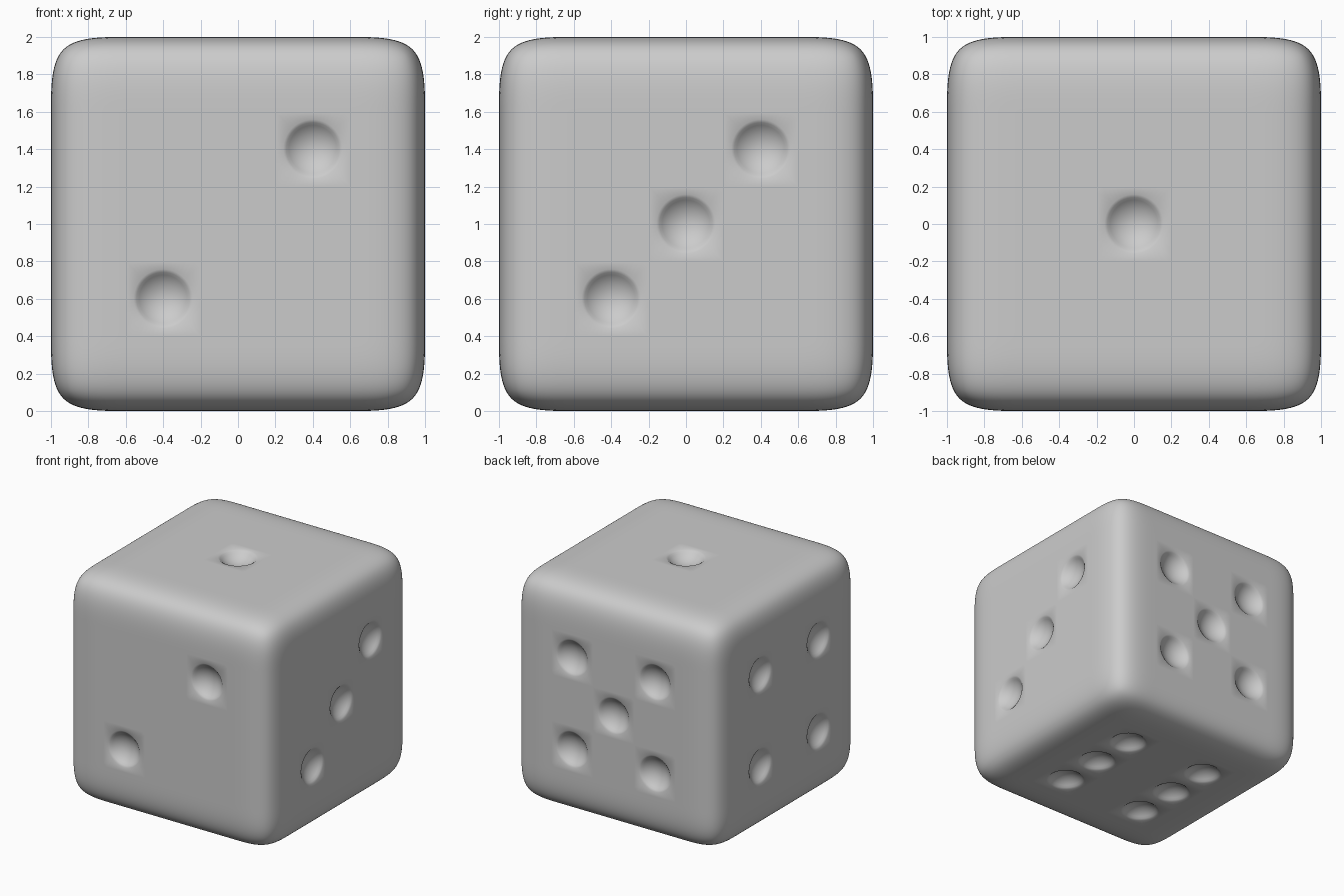
import bpy, bmesh, math

if "Cube" in bpy.data.objects:
    bpy.data.objects.remove(bpy.data.objects["Cube"])

# Cage: cube with a 5 x 5 grid on every side
bm = bmesh.new()
bmesh.ops.create_cube(bm, size=2)
bmesh.ops.subdivide_edges(bm, edges=bm.edges[:], cuts=4, use_grid_fill=True)
bmesh.ops.recalc_face_normals(bm, faces=bm.faces[:])
mesh = bpy.data.meshes.new("die_body")
bm.to_mesh(mesh)
bm.free()
die = bpy.data.objects.new("die_body", mesh)
bpy.context.collection.objects.link(die)
bpy.context.view_layer.objects.active = die
die.select_set(True)

# Soft rounded edges
sub = die.modifiers.new("round", 'SUBSURF')
sub.levels = sub.render_levels = 4
sub.quality = 6
bpy.ops.object.modifier_apply(modifier=sub.name)

# Pip layouts: (normal axis, side, two in-plane axes, pip positions)
S = 0.4
four = [(-S, -S), (-S, S), (S, -S), (S, S)]
two = [(-S, -S), (S, S)]
sides = [
    (2, 1, (0, 1), [(0, 0)]),                        # top: one
    (1, -1, (0, 2), two),                            # front: two
    (0, 1, (1, 2), two + [(0, 0)]),                  # right: three
    (0, -1, (1, 2), four),                           # left: four
    (1, 1, (0, 2), four + [(0, 0)]),                 # back: five
    (2, -1, (0, 1), four + [(-S, 0), (S, 0)]),       # bottom: six
]

# Dish profile, ring by ring from the centre: (radius, depth)
dish = [(0, .073), (.03, .071), (.06, .064), (.085, .053),
        (.108, .040), (.128, .0235), (.142, .010), (.158, 0)]


def ring_move(u, v):
    """Turn a square ring of a grid cell into a round ring of the dish."""
    k = round(max(abs(u), abs(v)) / 0.025)
    if k >= len(dish):
        return None
    r, depth = dish[k]
    if k == 0:
        return 0, 0, depth
    if abs(u) >= abs(v):
        a = math.pi / 4 * v / u
        s = math.copysign(r, u)
        return s * math.cos(a), s * math.sin(a), depth
    a = math.pi / 4 * u / v
    s = math.copysign(r, v)
    return s * math.sin(a), s * math.cos(a), depth


# Press the pips into each side
for n, side, (a, b), pips in sides:
    flat = [v for v in mesh.vertices if abs(v.co[n] * side - 1) < 0.002]
    for pa, pb in pips:
        for v in flat:
            moved = ring_move(v.co[a] - pa, v.co[b] - pb)
            if moved:
                v.co[a] = pa + moved[0]
                v.co[b] = pb + moved[1]
                v.co[n] = side * (1 - moved[2])

# Stand it on the ground, smooth shading
for v in mesh.vertices:
    v.co.z += 1
mesh.update()
bpy.ops.object.shade_smooth()
